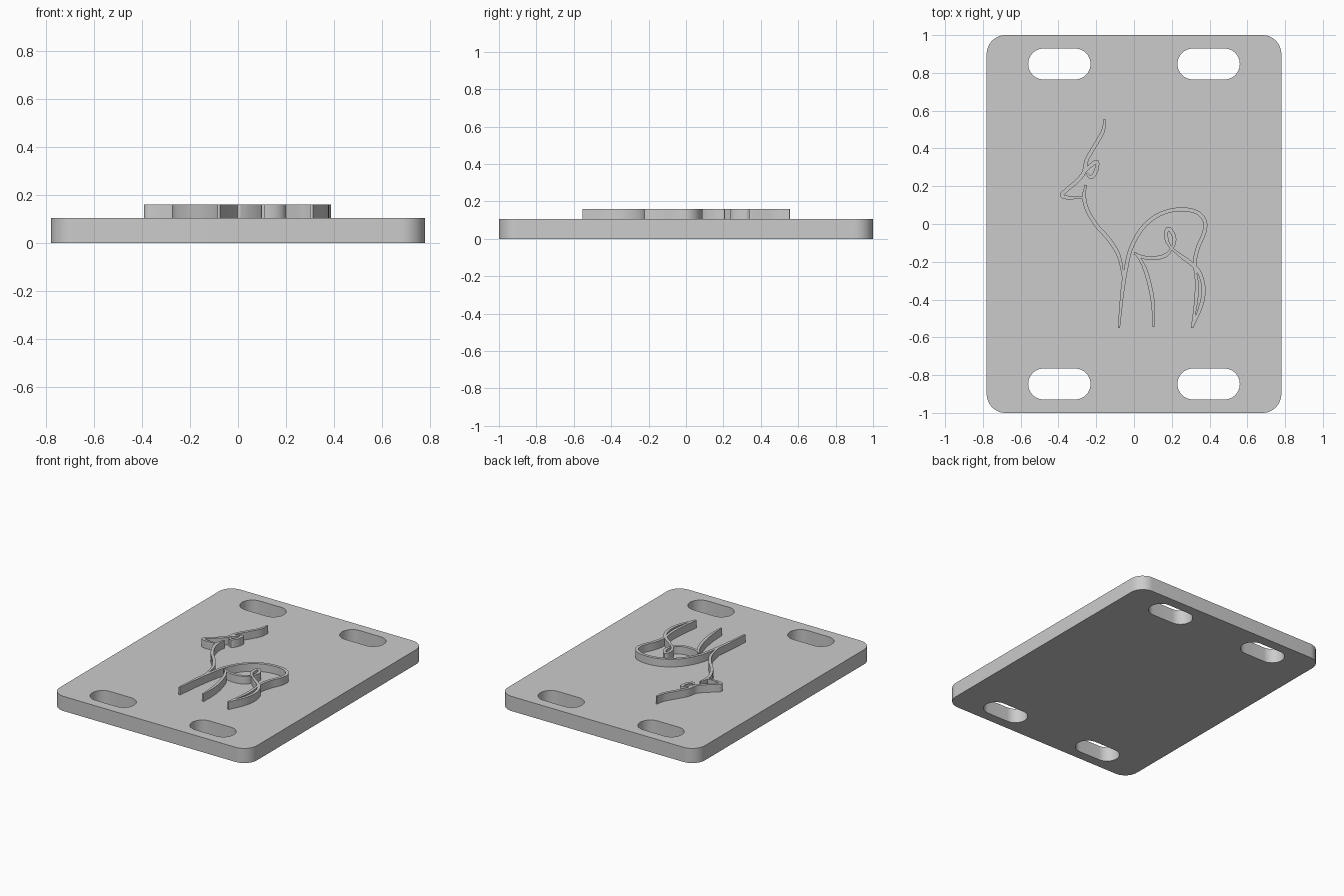
import bpy, bmesh, math
from mathutils import Vector

if "Cube" in bpy.data.objects:
    bpy.data.objects.remove(bpy.data.objects["Cube"])

grey = bpy.data.materials.new("light grey")
grey.diffuse_color = (0.6, 0.6, 0.6, 1)
grey.use_nodes = True
grey.node_tree.nodes["Principled BSDF"].inputs["Base Color"].default_value = grey.diffuse_color

PLATE_TOP, LINE_TOP = 0.105, 0.16


def rounded_rect(cx, cy, hx, hy, r, steps=12):
    """Outline of a rounded rectangle, anticlockwise."""
    pts = []
    for k, (sx, sy) in enumerate(((1, 1), (-1, 1), (-1, -1), (1, -1))):
        for i in range(steps + 1):
            a = (k + i / steps) * math.pi / 2
            pts.append((cx + sx * (hx - r) + r * math.cos(a),
                        cy + sy * (hy - r) + r * math.sin(a)))
    # straight sides of zero length would leave doubled points
    return [p for i, p in enumerate(pts)
            if math.dist(p, pts[i - 1]) > 1e-5]


def finish(obj):
    obj.data.materials.clear()
    obj.data.materials.append(grey)
    bpy.ops.object.select_all(action='DESELECT')
    obj.select_set(True)
    bpy.context.view_layer.objects.active = obj
    bpy.ops.object.shade_smooth_by_angle(angle=math.radians(30))


# Base plate: rounded rectangle with four slots, extruded
curve = bpy.data.curves.new("base_plate", 'CURVE')
curve.dimensions, curve.fill_mode = '2D', 'BOTH'
curve.extrude = PLATE_TOP / 2
outlines = [rounded_rect(0, 0, 0.78, 1.0, 0.1)]
outlines += [rounded_rect(sx * 0.395, sy * 0.847, 0.165, 0.082, 0.0819)
             for sx in (-1, 1) for sy in (-1, 1)]
for outline in outlines:
    spline = curve.splines.new('POLY')
    spline.points.add(len(outline) - 1)
    for point, (x, y) in zip(spline.points, outline):
        point.co = (x, y, 0, 1)
    spline.use_cyclic_u = True
plate = bpy.data.objects.new("base_plate", curve)
bpy.context.collection.objects.link(plate)
plate.select_set(True)
bpy.context.view_layer.objects.active = plate
bpy.ops.object.convert(target='MESH')
plate = bpy.context.object
bm = bmesh.new()
bm.from_mesh(plate.data)
bmesh.ops.remove_doubles(bm, verts=bm.verts, dist=1e-5)
bmesh.ops.translate(bm, verts=bm.verts, vec=(0, 0, PLATE_TOP / 2))
bmesh.ops.recalc_face_normals(bm, faces=bm.faces)
bm.to_mesh(plate.data)
bm.free()
finish(plate)


def smooth_path(pts, steps=6):
    """Catmull-Rom path through the points."""
    p = [Vector(q) for q in pts]
    p = [2 * p[0] - p[1]] + p + [2 * p[-1] - p[-2]]
    out = []
    for a, b, c, d in zip(p, p[1:], p[2:], p[3:]):
        for i in range(steps):
            t = i / steps
            out.append(0.5 * (2 * b + (c - a) * t + (2 * a - 5 * b + 4 * c - d) * t * t
                              + (3 * b - a - 3 * c + d) * t ** 3))
    return out + [p[-2]]


def raised_line(name, pts, half=0.0105):
    """Upright ribbon along a path, narrowing at both ends."""
    path = smooth_path(pts)
    n = len(path)
    bm = bmesh.new()
    rings = []
    for i, q in enumerate(path):
        d = (path[min(i + 1, n - 1)] - path[max(i - 1, 0)]).normalized()
        w = half * min(1, 0.55 + 0.06 * min(i, n - 1 - i))
        side = Vector((-d.y, d.x)) * w
        rings.append([bm.verts.new((*(q + side * s), z)) for s, z in
                      ((1, PLATE_TOP - 0.005), (-1, PLATE_TOP - 0.005),
                       (-1, LINE_TOP), (1, LINE_TOP))])
    for a, b in zip(rings, rings[1:]):
        for k in range(4):
            bm.faces.new((a[k], a[k - 1], b[k - 1], b[k]))
    bm.faces.new(rings[0])
    bm.faces.new(rings[-1][::-1])
    bmesh.ops.recalc_face_normals(bm, faces=bm.faces)
    mesh = bpy.data.meshes.new(name)
    bm.to_mesh(mesh)
    bm.free()
    obj = bpy.data.objects.new(name, mesh)
    bpy.context.collection.objects.link(obj)
    finish(obj)


# Raised deer line drawing
raised_line("antler_and_muzzle", [
    (-0.155, 0.555), (-0.165, 0.49), (-0.21, 0.41), (-0.25, 0.34), (-0.267, 0.27),
    (-0.31, 0.22), (-0.36, 0.178), (-0.382, 0.152), (-0.35, 0.14), (-0.26, 0.14)])
raised_line("ear", [
    (-0.267, 0.27), (-0.235, 0.305), (-0.197, 0.33), (-0.2, 0.285),
    (-0.225, 0.247), (-0.252, 0.268)])
raised_line("neck_and_chest", [
    (-0.255, 0.207), (-0.264, 0.15), (-0.25, 0.08), (-0.2, -0.005),
    (-0.13, -0.085), (-0.08, -0.17), (-0.057, -0.28)])
raised_line("front_leg_and_back", [
    (-0.08, -0.55), (-0.062, -0.36), (-0.045, -0.25), (-0.02, -0.14), (0.03, -0.04),
    (0.1, 0.03), (0.18, 0.068), (0.27, 0.077), (0.34, 0.058), (0.376, 0.01),
    (0.37, -0.05), (0.34, -0.12), (0.323, -0.19), (0.328, -0.24)])
raised_line("second_front_leg", [
    (0.01, -0.155), (0.05, -0.22), (0.08, -0.31), (0.1, -0.42), (0.104, -0.545)])
raised_line("belly", [
    (0.0, -0.155), (0.06, -0.178), (0.13, -0.178), (0.175, -0.16), (0.2, -0.13)])
raised_line("flank_loop", [
    (0.2, -0.135), (0.175, -0.09), (0.17, -0.045), (0.185, -0.025),
    (0.21, -0.06), (0.212, -0.1), (0.2, -0.135)])
raised_line("hind_leg_outer", [
    (0.2, -0.13), (0.25, -0.17), (0.3, -0.207), (0.342, -0.25), (0.366, -0.32),
    (0.365, -0.39), (0.345, -0.46), (0.307, -0.55)])
raised_line("hind_leg_inner", [
    (0.318, -0.215), (0.332, -0.31), (0.328, -0.41), (0.307, -0.55)])
